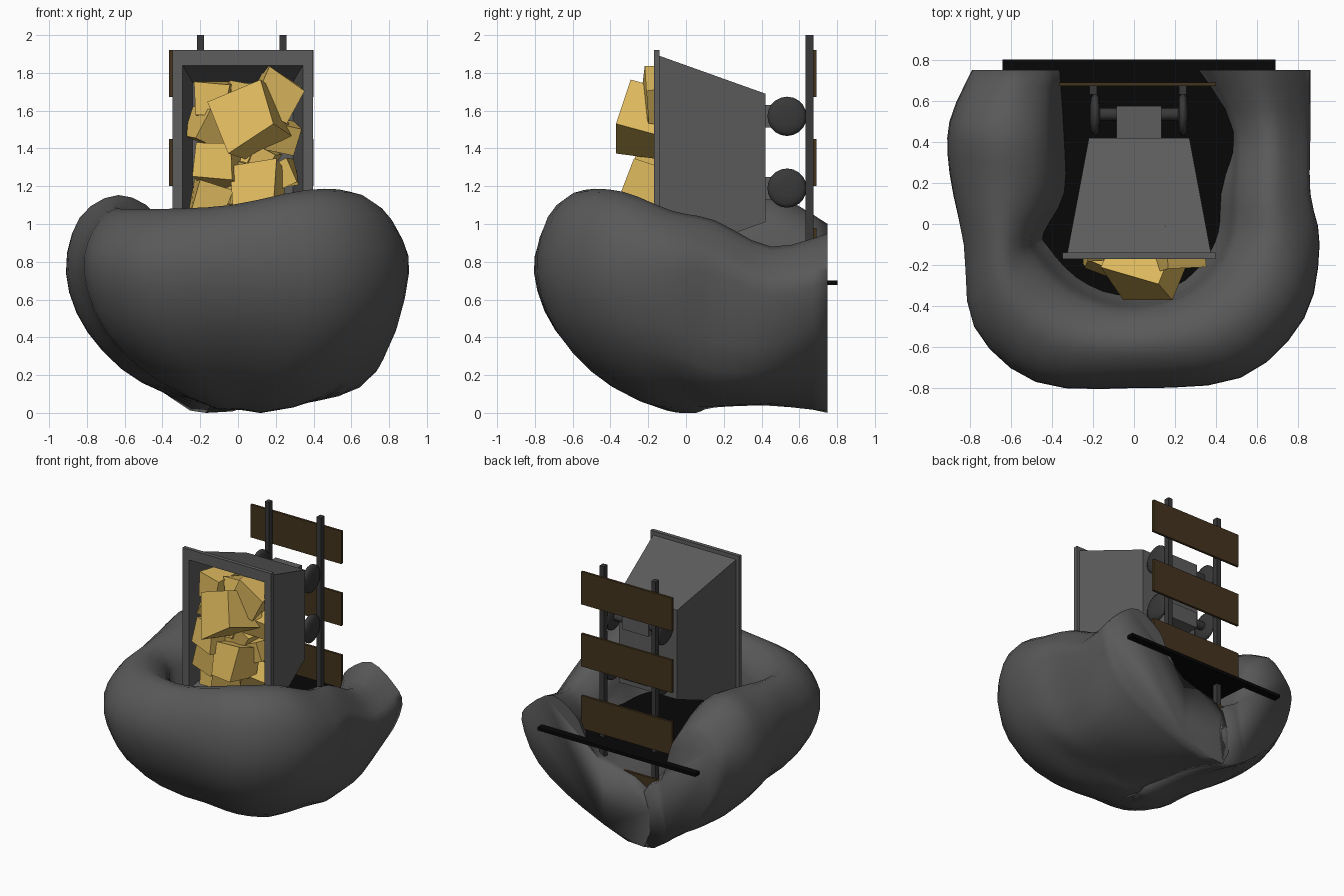
import bpy, bmesh, random
from mathutils import Vector, Euler, Matrix

if "Cube" in bpy.data.objects:
    bpy.data.objects.remove(bpy.data.objects["Cube"])

random.seed(4)


def material(name, rgb):
    m = bpy.data.materials.new(name)
    m.diffuse_color = (*rgb, 1)
    m.use_nodes = True
    m.node_tree.nodes["Principled BSDF"].inputs["Base Color"].default_value = m.diffuse_color
    return m


GOLD = material("gold", (0.72, 0.48, 0.11))
WOOD = material("wood", (0.058, 0.034, 0.013))
BLACK = material("black", (0.002, 0.002, 0.002))
IRON = material("iron", (0.04, 0.04, 0.04))
STONE = material("stone", (0.10, 0.10, 0.10))
STEEL = material("steel", (0.11, 0.11, 0.11))


def finish(name, bm, mat=None, smooth=None):
    bmesh.ops.recalc_face_normals(bm, faces=bm.faces)
    me = bpy.data.meshes.new(name)
    bm.to_mesh(me)
    bm.free()
    ob = bpy.data.objects.new(name, me)
    bpy.context.collection.objects.link(ob)
    if mat:
        me.materials.append(mat)
    if smooth:
        bpy.ops.object.select_all(action='DESELECT')
        ob.select_set(True)
        bpy.context.view_layer.objects.active = ob
        bpy.ops.object.shade_smooth_by_angle(angle=smooth)
    return ob


def box(name, lo, hi, mat=None):
    bm = bmesh.new()
    bmesh.ops.create_cube(bm, size=1)
    lo, hi = Vector(lo), Vector(hi)
    for v in bm.verts:
        v.co = (lo + hi) / 2 + v.co * (hi - lo)
    return finish(name, bm, mat)


def loft(bm, rings):
    rows = [[bm.verts.new(p) for p in r] for r in rings]
    n = len(rows[0])
    for a, b in zip(rows, rows[1:]):
        for i in range(n):
            bm.faces.new((a[i], a[(i + 1) % n], b[(i + 1) % n], b[i]))
    bm.faces.new(rows[0])
    bm.faces.new(rows[-1])


def smooth_path(pts, steps, closed):
    # Catmull-Rom interpolation
    n, out = len(pts), []
    get = (lambda i: pts[i % n]) if closed else (lambda i: pts[max(0, min(n - 1, i))])
    for i in range(n if closed else n - 1):
        a, b, c, d = (get(i + k) for k in (-1, 0, 1, 2))
        for s in range(steps):
            t = s / steps
            out.append(0.5 * (2 * b + (c - a) * t + (2 * a - 5 * b + 4 * c - d) * t * t
                              + (3 * b - a - 3 * c + d) * t ** 3))
    if not closed:
        out.append(pts[-1].copy())
    return out


# Rock cradle: U-shaped sweep; station = outer xy, inner xy, top z, lower z, flank z
stations = [
    (.86, .75, .33, .75, .95, .16, .40), (.86, .45, .46, .45, .88, .08, .24),
    (.86, .15, .46, .15, 1.02, .06, .22), (.905, -.10, .44, -.05, 1.07, .08, .32),
    (.83, -.46, .36, -.20, 1.17, .09, .38), (.52, -.75, .20, -.33, 1.18, .13, .41),
    (.0, -.80, -.08, -.37, 1.10, .16, .44), (-.48, -.77, -.30, -.28, 1.08, .16, .43),
    (-.78, -.50, -.45, -.12, 1.08, .16, .43), (-.83, -.10, -.47, -.05, 1.09, .16, .43),
    (-.90, .25, -.36, .15, 1.12, .16, .43), (-.90, .50, -.36, .45, 1.15, .16, .43),
    (-.79, .75, -.38, .75, 1.00, .18, .45)]
rings = []
for ox, oy, ix, iy, top, low, flank in stations:
    k = max(0, min(1, (oy + .1) / .85))
    by = oy if oy > .1 else .1 + (oy - .1) * .12
    B = Vector((-.17 * k, by, 0))
    O, I = Vector((ox, oy, 0)), Vector((ix, iy, 0))
    mid = min(.74, top - .26)
    sec = [(O, mid), (I.lerp(O, .87), top - .12), (I.lerp(O, .5), top), (I.lerp(O, .13), top - .11),
           (I, mid + .03), (B.lerp(I, .7), .55), (B, .42), (B, .02 + .2 * (1 - k) * k - .02 * (k > .9)),
           (B.lerp(O, .5), low), (B.lerp(O, .86), flank)]
    rings.append([p + Vector((0, 0, z)) for p, z in sec])
cols = [smooth_path(list(c), 3, False) for c in zip(*rings)]
bm = bmesh.new()
loft(bm, [smooth_path(list(r), 3, True) for r in zip(*cols)])
for v in bm.verts:
    v.co.z = max(v.co.z, 0)
    v.co.y = min(v.co.y, .75)
finish("rock_cradle", bm, STONE, 1.7)

# Black plate closing the cradle
box("dark_plate", (-.64, -.42, .678), (.69, .803, .702), BLACK)

# Mine cart tub, with its mouth facing the front
CX, CZ = .025, 1.35


def rect(y, w, h):
    return [Vector((CX + sx * w, y, CZ + sz * h)) for sx, sz in ((-1, -1), (1, -1), (1, 1), (-1, 1))]


bm = bmesh.new()
loft(bm, [rect(.42, .245, .34), rect(-.14, .35, .54), rect(-.14, .373, .57),
          rect(-.17, .373, .57), rect(-.17, .318, .49), rect(.12, .265, .40)])
finish("cart_tub", bm, STEEL)

# Axle blocks, axles and wheels
for z in (1.19, 1.57):
    box("axle_block", (-.085, .42, z - .06), (.135, .575, z + .06), STEEL)
    profile = [(-.215, .012), (-.214, .05), (-.208, .085), (-.195, .104), (-.182, .104),
               (-.170, .085), (-.165, .03)]
    full = profile + [(2 * CX - x, r) for x, r in reversed(profile)]
    bm = bmesh.new()
    dirs = [Euler((i * 6.28319 / 20, 0, 0)).to_matrix() @ Vector((0, 0, 1)) for i in range(20)]
    loft(bm, [[Vector((x, .535, z)) + d * r for d in dirs] for x, r in full])
    finish("wheel_pair", bm, IRON, 1.2)

# Upright rails and sleepers
for x in (-.198, .238):
    box("rail", (x - .018, .632, .28), (x + .018, .675, 2.0), IRON)
for i in range(4):
    z = 1.672 - i * .472
    box("sleeper", (-.365, .672, z), (.40, .69, z + .25), WOOD)

# Gold nuggets: x, y, z, size, tilt in the front view
nuggets = [
    (.07, -.19, 1.55, .29, -.5), (.20, -.11, 1.68, .21, .5), (-.13, -.06, 1.66, .18, .1),
    (-.15, -.06, 1.51, .17, .3), (-.09, -.14, 1.31, .19, 0), (.11, -.19, 1.19, .22, -.1),
    (-.15, -.12, 1.12, .17, .3), (.21, -.06, 1.47, .17, .2), (.23, -.07, 1.26, .14, -.3),
    (.09, -.06, 1.33, .17, .5), (.0, -.04, 1.02, .22, .2), (.20, -.06, 1.03, .19, .4),
    (-.15, -.04, .98, .19, .1), (.03, .0, 1.62, .20, 0), (.03, .0, 1.2, .25, .2), (.03, .0, 1.42, .23, .4)]
for x, y, z, s, tilt in nuggets:
    bm = bmesh.new()
    bmesh.ops.create_cube(bm, size=s)
    rot = (Euler((random.uniform(-.45, .45), 0, random.uniform(-.45, .45))).to_matrix()
           @ Matrix.Rotation(tilt, 3, 'Y'))
    for v in bm.verts:
        jitter = Vector([random.uniform(-.1, .1) * s for _ in range(3)])
        v.co = rot @ (v.co + jitter) + Vector((x, y, z))
    finish("gold_nugget", bm, GOLD)
